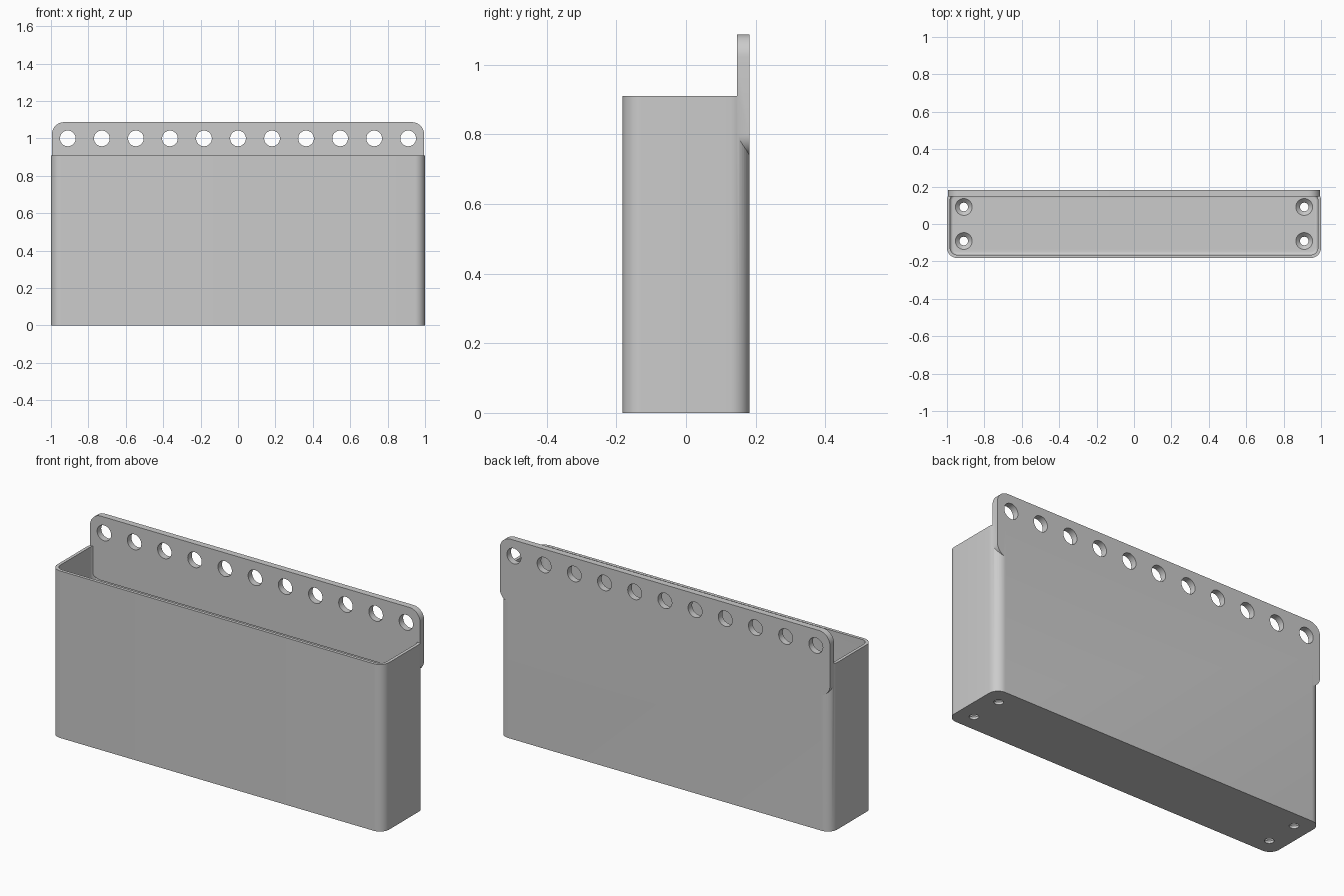
import bpy, bmesh
from math import sin, cos, pi, radians
from mathutils import Matrix

cube = bpy.data.objects.get("Cube")
if cube:
    bpy.data.objects.remove(cube, do_unlink=True)

HALF_X, HALF_Y, HEIGHT = 1.0, 0.182, 0.91
WALL, FLOOR, CORNER = 0.017, 0.035, 0.055
PLATE_FRONT, PLATE_LOW, PLATE_TOP = 0.147, 0.737, 1.087

grey = bpy.data.materials.new("grey plastic")
grey.use_nodes = True
colour = (0.6, 0.6, 0.6, 1)
grey.diffuse_color = colour
grey.node_tree.nodes["Principled BSDF"].inputs["Base Color"].default_value = colour


def rounded_rect(hx, hy, r, seg=10):
    """Outline of a rectangle with rounded corners, counter-clockwise."""
    pts = []
    for k, (sx, sy) in enumerate([(1, 1), (-1, 1), (-1, -1), (1, -1)]):
        for i in range(seg + 1):
            a = (k + i / seg) * pi / 2
            pts.append((sx * (hx - r) + r * cos(a), sy * (hy - r) + r * sin(a)))
    return pts


def circle(r, seg=40):
    return [(r * cos(2 * pi * i / seg), r * sin(2 * pi * i / seg)) for i in range(seg)]


def loft(name, levels, matrix=Matrix()):
    """Closed solid through a stack of (outline, height) sections."""
    bm = bmesh.new()
    rings = [[bm.verts.new((x, y, z)) for x, y in pts] for pts, z in levels]
    n = len(rings[0])
    bm.faces.new(rings[0][::-1])
    bm.faces.new(rings[-1])
    for low, high in zip(rings, rings[1:]):
        for i in range(n):
            j = (i + 1) % n
            bm.faces.new((low[i], low[j], high[j], high[i]))
    bm.transform(matrix)
    bmesh.ops.recalc_face_normals(bm, faces=bm.faces)
    mesh = bpy.data.meshes.new(name)
    bm.to_mesh(mesh)
    bm.free()
    mesh.materials.append(grey)
    obj = bpy.data.objects.new(name, mesh)
    bpy.context.collection.objects.link(obj)
    return obj


def combine(target, other, operation):
    mod = target.modifiers.new(other.name, 'BOOLEAN')
    mod.operation, mod.solver, mod.object = operation, 'EXACT', other
    bpy.context.view_layer.objects.active = target
    bpy.ops.object.modifier_apply(modifier=mod.name)
    bpy.data.objects.remove(other, do_unlink=True)


# Open box: rounded outer block minus a cavity with a filleted floor
outline = rounded_rect(HALF_X, HALF_Y, CORNER)
box = loft("bin", [(outline, 0), (outline, HEIGHT)])
fillet = 0.015
levels = []
for i in range(5):
    a = i / 4 * pi / 2
    inset = WALL + fillet * (1 - sin(a))
    levels.append((rounded_rect(HALF_X - inset, HALF_Y - inset, CORNER - inset),
                   FLOOR + fillet * (1 - cos(a))))
levels.append((levels[-1][0], HEIGHT + 0.1))
combine(box, loft("cavity", levels), 'DIFFERENCE')

# Mounting plate along the back, with rounded corners
upright = Matrix.Translation((0, HALF_Y, (PLATE_LOW + PLATE_TOP) / 2)) @ Matrix.Rotation(pi / 2, 4, 'X')
plate_shape = rounded_rect(0.995, (PLATE_TOP - PLATE_LOW) / 2, 0.065)
plate = loft("plate", [(plate_shape, 0), (plate_shape, HALF_Y - PLATE_FRONT)], upright)
combine(box, plate, 'UNION')

# Row of hanging holes
for i in range(11):
    place = Matrix.Translation(((i - 5) * 0.182, 0.3, 1.0)) @ Matrix.Rotation(pi / 2, 4, 'X')
    combine(box, loft("hole", [(circle(0.042), 0), (circle(0.042), 0.25)], place), 'DIFFERENCE')

# Countersunk screw holes in the floor
for sx in (-1, 1):
    for sy in (-1, 1):
        screw = [(circle(0.023), -0.05), (circle(0.023), FLOOR - 0.022),
                 (circle(0.045), FLOOR), (circle(0.045), FLOOR + 0.02)]
        place = Matrix.Translation((sx * 0.91, sy * 0.091, 0))
        combine(box, loft("screw_hole", screw, place), 'DIFFERENCE')

bpy.ops.object.select_all(action='DESELECT')
box.select_set(True)
bpy.context.view_layer.objects.active = box
bpy.ops.object.shade_smooth_by_angle(angle=radians(30))
